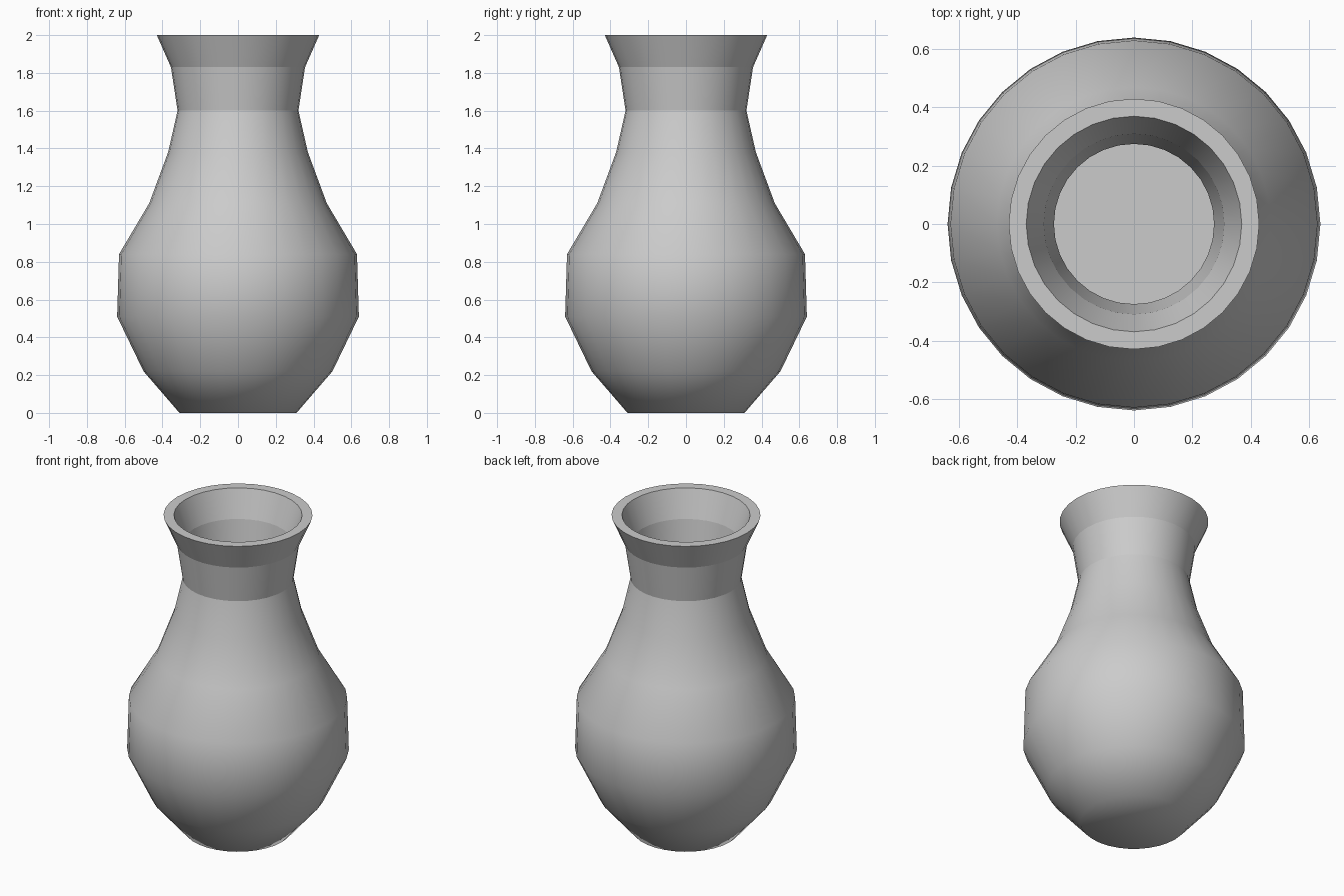
import bpy
import bmesh
from math import cos, sin, tau

old = bpy.data.objects.get("Cube")
if old:
    bpy.data.objects.remove(old, do_unlink=True)

SIDES = 32

# (radius, height, crisp edge) up the outside, over the lip, down the inside
PROFILE = [
    (0.31, 0.0, False), (0.50, 0.22, False), (0.64, 0.51, False),
    (0.63, 0.84, False), (0.47, 1.11, False), (0.37, 1.38, False),
    (0.32, 1.60, True), (0.355, 1.83, True), (0.43, 2.0, True),
    (0.37, 2.0, True), (0.31, 1.83, True), (0.275, 1.60, True),
    (0.325, 1.37, False), (0.42, 1.09, False), (0.575, 0.82, False),
    (0.585, 0.52, False), (0.455, 0.25, False), (0.285, 0.05, True),
]

# Clay material
clay = bpy.data.materials.new("light grey clay")
clay.use_nodes = True
grey = (0.6, 0.6, 0.6, 1.0)
clay.diffuse_color = grey
clay.node_tree.nodes["Principled BSDF"].inputs["Base Color"].default_value = grey

# Hollow body turned from the profile
bm = bmesh.new()
rings = [[bm.verts.new((r * cos(tau * i / SIDES), r * sin(tau * i / SIDES), z))
          for i in range(SIDES)] for r, z, _ in PROFILE]
for low, high in zip(rings, rings[1:]):
    for i in range(SIDES):
        j = (i + 1) % SIDES
        bm.faces.new((low[i], low[j], high[j], high[i]))

# Underside and inner floor
bm.faces.new(rings[0][::-1])
bm.faces.new(rings[-1])

for face in bm.faces:
    face.smooth = True

# Crisp rings at the neck, lip and floor
for ring, (_, _, crisp) in zip(rings, PROFILE):
    if crisp:
        for i in range(SIDES):
            bm.edges.get((ring[i], ring[(i + 1) % SIDES])).smooth = False

mesh = bpy.data.meshes.new("vase")
bm.to_mesh(mesh)
bm.free()
mesh.materials.append(clay)
vase = bpy.data.objects.new("vase", mesh)
bpy.context.collection.objects.link(vase)
